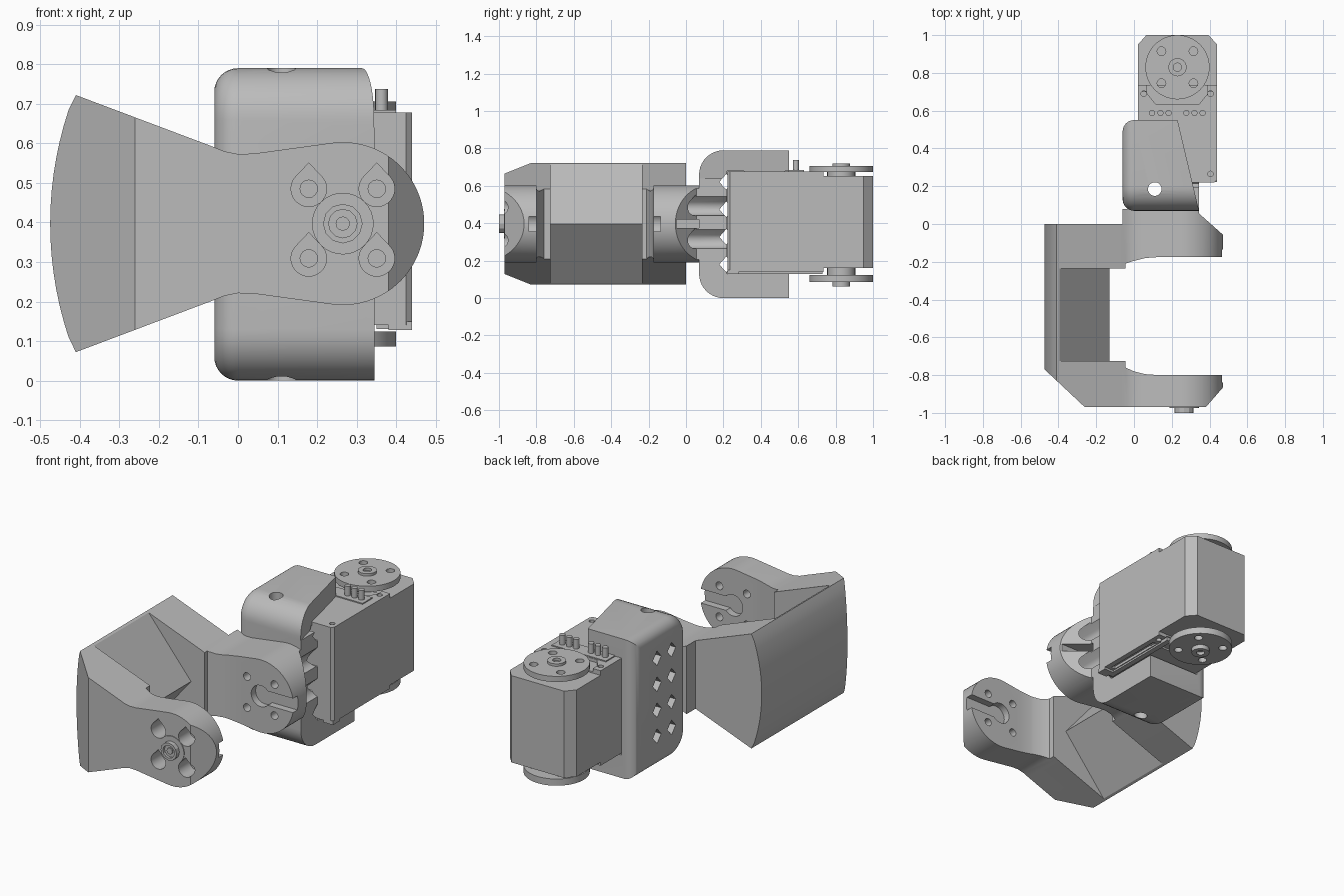
import bpy, bmesh, math

cube = bpy.data.objects.get("Cube")
if cube:
    bpy.data.objects.remove(cube, do_unlink=True)

grey = bpy.data.materials.new("plain grey")
grey.use_nodes = True
GREY = (0.5, 0.5, 0.5, 1)
grey.diffuse_color = GREY
grey.node_tree.nodes["Principled BSDF"].inputs["Base Color"].default_value = GREY

MID = 0.397            # height of the middle plane
PIVOT = (0.265, MID)   # arm pivot in x, z


def make(name, bm):
    bmesh.ops.recalc_face_normals(bm, faces=bm.faces)
    me = bpy.data.meshes.new(name)
    bm.to_mesh(me)
    bm.free()
    me.materials.append(grey)
    ob = bpy.data.objects.new(name, me)
    bpy.context.collection.objects.link(ob)
    return ob


def prism(name, pts, axis, lo, hi):
    """Extrude a 2D outline along an axis: x takes (y,z), y takes (x,z), z takes (x,y)."""
    place = {"x": lambda a, b, d: (d, a, b),
             "y": lambda a, b, d: (a, d, b),
             "z": lambda a, b, d: (a, b, d)}[axis]
    bm = bmesh.new()
    ends = [[bm.verts.new(place(a, b, d)) for a, b in pts] for d in (lo, hi)]
    bm.faces.new(ends[0])
    bm.faces.new(ends[1])
    for i in range(len(pts)):
        j = (i + 1) % len(pts)
        bm.faces.new((ends[0][i], ends[0][j], ends[1][j], ends[1][i]))
    return make(name, bm)


def arc(c, r, a0, a1, n):
    steps = [math.radians(a0 + (a1 - a0) * i / n) for i in range(n + 1)]
    return [(c[0] + r * math.cos(t), c[1] + r * math.sin(t)) for t in steps]


def disc(name, c, r, axis, lo, hi, n=32):
    return prism(name, arc(c, r, 0, 360, n)[:-1], axis, lo, hi)


def box(name, x, y, z):
    return prism(name, [(x[0], y[0]), (x[1], y[0]), (x[1], y[1]), (x[0], y[1])], "z", *z)


def boolean(ob, tool, op="DIFFERENCE"):
    mod = ob.modifiers.new("cut", "BOOLEAN")
    mod.operation, mod.solver, mod.object = op, "EXACT", tool
    bpy.context.view_layer.objects.active = ob
    bpy.ops.object.modifier_apply(modifier=mod.name)
    bpy.data.objects.remove(tool, do_unlink=True)


def teardrop(c, r, lo, hi):
    pts = arc(c, r, 140, 400, 20) + [(c[0], c[1] + r * 1.45)]
    return prism("cutter", pts, "y", lo, hi)


screws = [(PIVOT[0] + sx * 0.086, MID + sz * 0.088) for sx in (-1, 1) for sz in (-1, 1)]

# Forked bracket: fan-and-paddle outline trimmed by a C-shaped plan
upper = [(-0.41, 0.722), (-0.07, 0.594), (-0.035, 0.58), (0.0, 0.573), (0.04, 0.574)]
lower = [(x, 2 * MID - z) for x, z in reversed(upper)]
fan = arc((0.435, MID), 0.91, 201, 159, 16)[1:-1]
paddle = arc(PIVOT, 0.206, 97, -97, 40)
bracket = prism("bracket", upper + paddle + lower + fan, "y", -1.1, 0.2)
plan = [(-0.5, 0), (-0.5, -0.745), (-0.26, -0.97), (0.38, -0.97), (0.48, -0.855),
        (0.48, -0.8), (0.13, -0.8), (0.06, -0.795), (0.0, -0.78), (-0.045, -0.76),
        (-0.045, -0.725), (-0.3, -0.725), (-0.3, -0.235), (-0.045, -0.235),
        (-0.045, -0.21), (0.0, -0.195), (0.06, -0.18), (0.13, -0.175), (0.48, -0.175),
        (0.48, -0.065), (0.345, 0.055), (0.345, 0.08), (-0.06, 0.08), (-0.06, 0)]
# The plan is kept deeper at the spine so the ridge survives
plan = [(-0.1, y) if x == -0.3 else (x, y) for x, y in plan]
boolean(bracket, prism("cutter", plan, "z", -0.1, 0.9), "INTERSECT")
ridge = [(-0.415, 0.74), (-0.13, MID), (-0.415, 0.054), (0.1, -0.1), (0.1, 0.9)]
boolean(bracket, prism("cutter", ridge, "y", -0.725, -0.235))

# Screw holes, horn slots and pivot hole in both arms
for c in screws:
    boolean(bracket, teardrop(c, 0.045, -1.0, -0.87))
    boolean(bracket, teardrop(c, 0.045, -0.085, 0.1))
    boolean(bracket, disc("cutter", c, 0.022, "y", -1.0, 0.1, 16))
slot = arc(PIVOT, 0.04, 90, 270, 12) + [(0.5, MID - 0.04), (0.5, MID + 0.04)]
for lo, hi in ((-0.84, -0.79), (-0.185, -0.135)):
    boolean(bracket, prism("cutter", slot, "y", lo, hi))
    boolean(bracket, disc("cutter", PIVOT, 0.06, "y", lo, hi))
boolean(bracket, box("cutter", (0.05, 0.5), (-0.05, 0.1), (MID - 0.022, MID + 0.022)))

# Pivot boss on the outer arm
boss = disc("pivot_boss", PIVOT, 0.05, "y", -1.0, -0.9, 12)
boolean(boss, disc("cutter", PIVOT, 0.036, "y", -1.1, -0.985, 12))
collar = disc("boss_collar", PIVOT, 0.078, "y", -0.974, -0.95)
boss_pin = disc("boss_pin", PIVOT, 0.018, "y", -0.992, -0.95, 12)

# Rounded holder around the motor
bm = bmesh.new()
bmesh.ops.create_cube(bm, size=1)
for v in bm.verts:
    v.co = (0.1425 + v.co.x * 0.405, 0.31 + v.co.y * 0.48, 0.395 + v.co.z * 0.79)
along_x = [e for e in bm.edges if all(v.co.y < 0.1 for v in e.verts)
           and abs(e.verts[0].co.x - e.verts[1].co.x) > 0.1]
bmesh.ops.bevel(bm, geom=along_x, offset=0.13, segments=10, profile=0.5, affect="EDGES")
rim = [e for e in bm.edges if all(v.co.x < -0.05 for v in e.verts)]
bmesh.ops.bevel(bm, geom=rim, offset=0.06, segments=8, profile=0.5, affect="EDGES")
holder = make("holder", bm)
boolean(holder, box("cutter", (0.02, 0.5), (0.22, 0.7), (0.13, 0.68)))
slant = [(0.349, 0.05), (0.226, 0.57), (0.6, 0.57), (0.6, 0.05)]
boolean(holder, prism("cutter", slant, "z", 0.64, 0.9))
for row in range(4):
    for y in (0.215, 0.345):
        z = 0.18 + row * 0.147
        diamond = [(y - 0.037, z), (y, z - 0.042), (y + 0.037, z), (y, z + 0.042)]
        boolean(holder, prism("cutter", diamond, "x", -0.2, 0.5))
for c in screws:
    boolean(holder, teardrop(c, 0.045, 0.0, 0.3))
boolean(holder, disc("cutter", (0.11, 0.185), 0.036, "z", -0.1, 0.9))

# Motor body: rear case with clipped corners, taller front case
rear = [(0.021, 0.7), (0.44, 0.7), (0.44, 0.95), (0.395, 1.0), (0.065, 1.0), (0.021, 0.95)]
rear_case = prism("motor_rear_case", rear, "z", 0.16, 0.652)
front = [(0.021, 0.235), (0.035, 0.221), (0.425, 0.221), (0.44, 0.235), (0.44, 0.735),
         (0.39, 0.735), (0.39, 0.69), (0.345, 0.635), (0.115, 0.635), (0.07, 0.69),
         (0.07, 0.735), (0.021, 0.735)]
front_case = prism("motor_front_case", front, "z", 0.14, 0.678)
under_case = box("motor_under_case", (0.07, 0.39), (0.6, 0.735), (0.15, 0.66))
for c in ((0.052, 0.69), (0.405, 0.69), (0.405, 0.265)):
    boolean(front_case, disc("cutter", c, 0.015, "z", 0.64, 0.75, 16))
    boolean(front_case, disc("cutter", c, 0.015, "z", 0.1, 0.17, 16))
boolean(front_case, box("cutter", (0.385, 0.41), (0.3, 0.65), (0.12, 0.155)))
lip = box("motor_lip", (0.38, 0.44), (0.222, 0.28), (0.128, 0.15))
rail = box("motor_rail", (0.35, 0.38), (0.24, 0.73), (0.13, 0.15))
step = box("motor_step", (0.1, 0.385), (0.31, 0.53), (0.67, 0.7))
boolean(step, prism("cutter", slant, "z", 0.6, 0.9))

# Connector with six pins
socket = box("connector", (0.06, 0.4), (0.545, 0.632), (0.66, 0.684))
for i, x in enumerate((0.095, 0.14, 0.183, 0.277, 0.32, 0.363)):
    disc(f"pin_{i + 1}", (x, 0.588), 0.016, "z", 0.66, 0.738, 16)

# Output horns above and below
AXLE = (0.23, 0.83)
for name, lo, hi, tip, base in (("top", 0.674, 0.706, 0.72, 0.64),
                                ("bottom", 0.086, 0.124, 0.062, 0.17)):
    horn = disc(name + "_horn", AXLE, 0.17, "z", lo, hi, 64)
    for a in range(45, 405, 90):
        c = arc(AXLE, 0.12, a, a, 1)[0]
        boolean(horn, disc("cutter", c, 0.023, "z", lo - 0.05, hi + 0.05, 16))
    hub = disc(name + "_hub", AXLE, 0.048, "z", min(lo, tip), max(hi, tip))
    boolean(hub, disc("cutter", AXLE, 0.022, "z", tip - 0.018, tip + 0.018, 16))
    disc(name + "_axle", AXLE, 0.075, "z", min(base, lo + 0.01), max(base, hi - 0.01))

# Smooth the round surfaces, keep the edges crisp
bpy.ops.object.select_all(action="DESELECT")
for ob in bpy.context.scene.objects:
    if ob.type == "MESH":
        ob.select_set(True)
        bpy.context.view_layer.objects.active = ob
bpy.ops.object.shade_smooth_by_angle(angle=math.radians(28))
